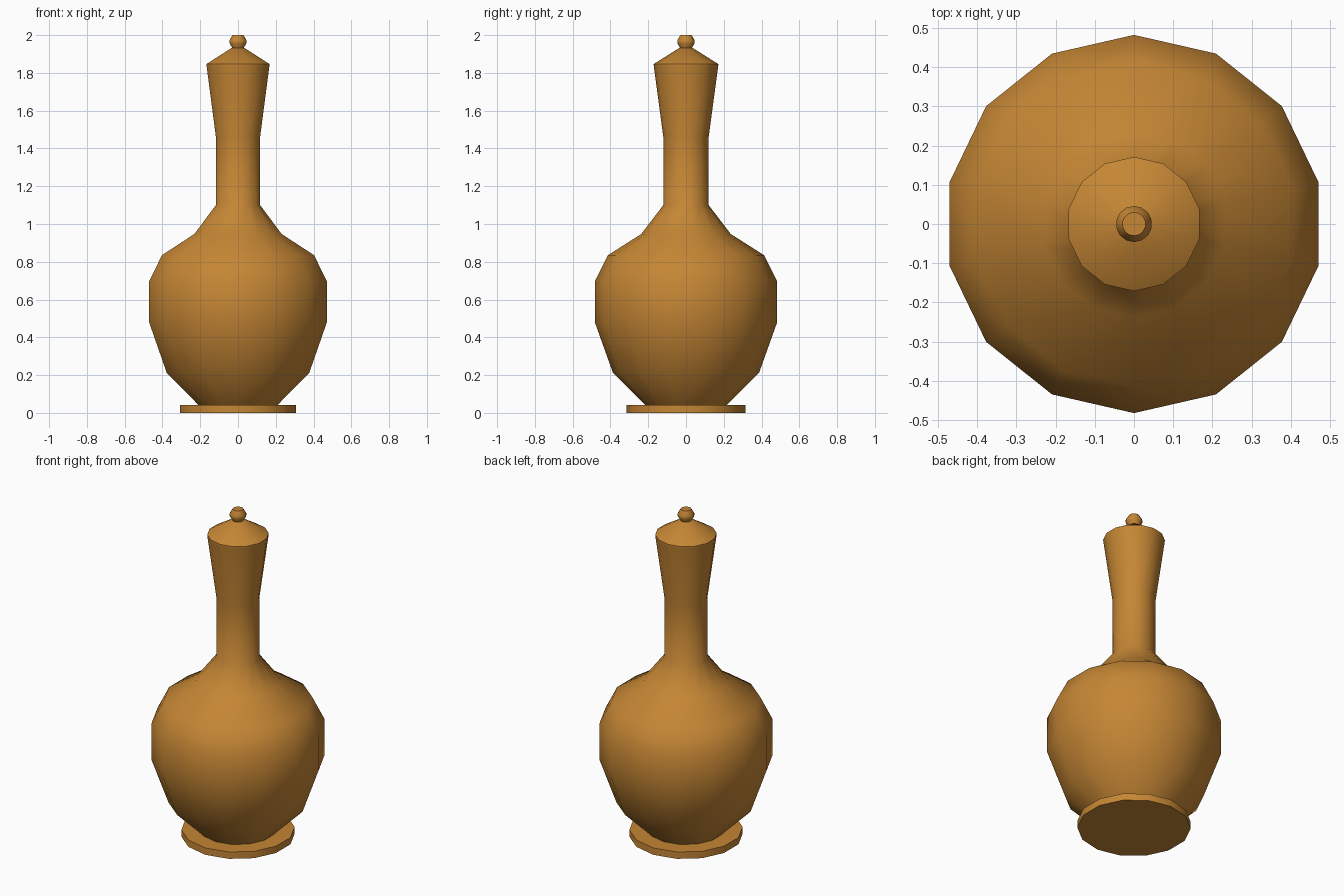
import bpy, bmesh, math

if "Cube" in bpy.data.objects:
    bpy.data.objects.remove(bpy.data.objects["Cube"])

SIDES = 14

mat = bpy.data.materials.new("amber_glaze")
mat.diffuse_color = (0.56, 0.24, 0.035, 1)
mat.use_nodes = True
mat.node_tree.nodes["Principled BSDF"].inputs["Base Color"].default_value = mat.diffuse_color


def lathe(name, profile, angle=45):
    """Spin (radius, z) points around z and cap both ends."""
    bm = bmesh.new()
    rings = []
    for r, z in profile:
        ring = []
        for i in range(SIDES):
            a = math.pi / 2 + 2 * math.pi * i / SIDES
            ring.append(bm.verts.new((r * math.cos(a), r * math.sin(a), z)))
        rings.append(ring)
    for lo, hi in zip(rings, rings[1:]):
        for i in range(SIDES):
            j = (i + 1) % SIDES
            bm.faces.new((lo[i], lo[j], hi[j], hi[i]))
    bm.faces.new(rings[0][::-1])
    bm.faces.new(rings[-1])
    mesh = bpy.data.meshes.new(name)
    bm.to_mesh(mesh)
    bm.free()
    mesh.materials.append(mat)
    ob = bpy.data.objects.new(name, mesh)
    bpy.context.collection.objects.link(ob)
    bpy.ops.object.select_all(action='DESELECT')
    bpy.context.view_layer.objects.active = ob
    ob.select_set(True)
    bpy.ops.object.shade_smooth_by_angle(angle=math.radians(angle))
    return ob


# Flat foot disc
lathe("foot", [(0.315, 0), (0.315, 0.042)])

# Round belly, shoulder, neck and flared mouth
lathe("bottle_body", [(0.215, 0.042), (0.387, 0.212), (0.482, 0.478),
                      (0.482, 0.697), (0.413, 0.835), (0.237, 0.947),
                      (0.12, 1.10), (0.12, 1.46), (0.171, 1.84)])

# Conical lid
lathe("lid", [(0.171, 1.84), (0.171, 1.847), (0.035, 1.932)])

# Small knob on the lid
lathe("lid_knob", [(0.03, 1.93), (0.046, 1.957), (0.046, 1.973), (0.03, 2.0)])
